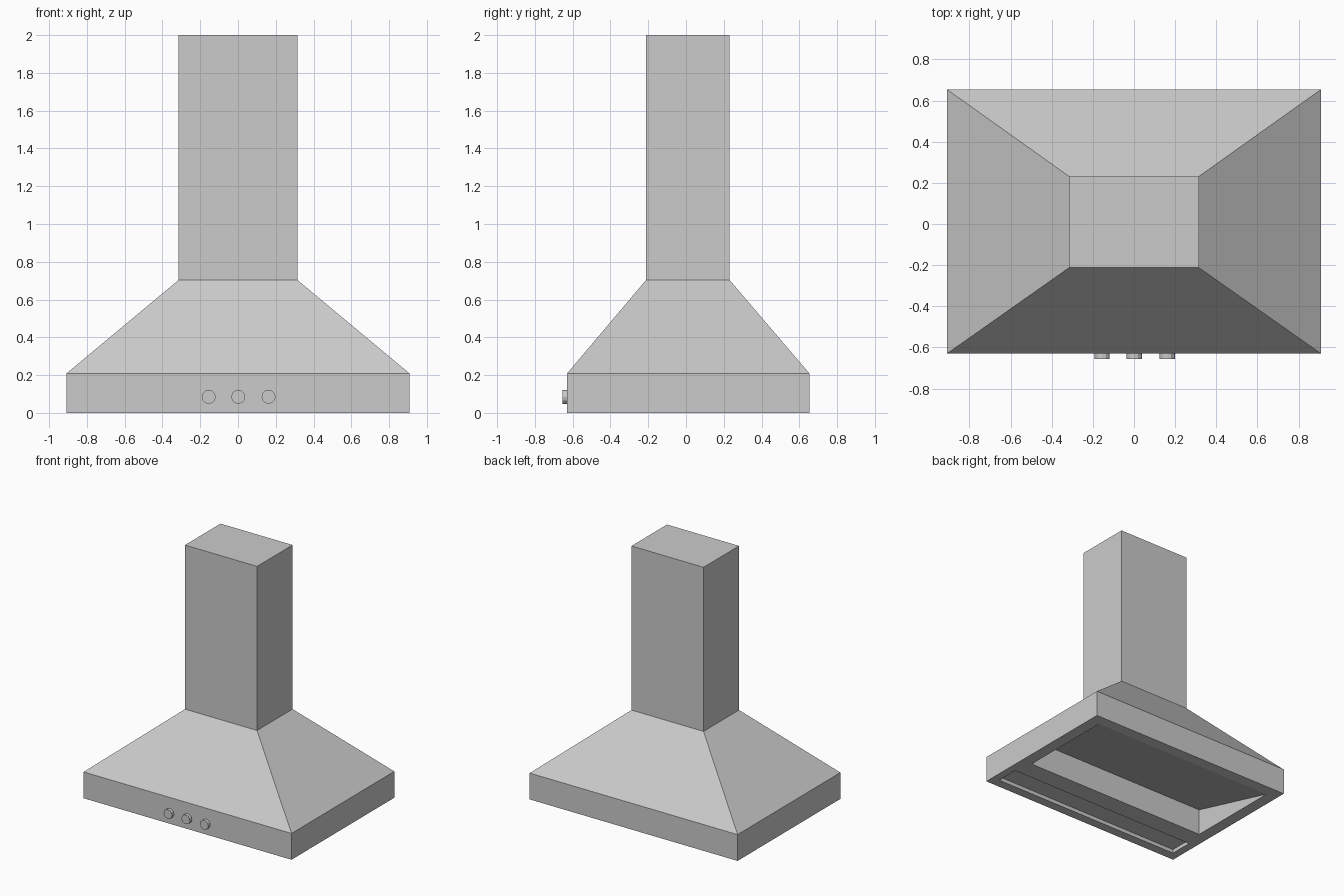
import bpy
import bmesh
from math import radians
from mathutils import Matrix

cube = bpy.data.objects.get("Cube")
if cube:
    bpy.data.objects.remove(cube, do_unlink=True)

# One brushed metal colour for every part
steel = bpy.data.materials.new("steel_grey")
steel.use_nodes = True
colour = (0.6, 0.6, 0.6, 1.0)
steel.diffuse_color = colour
steel.node_tree.nodes["Principled BSDF"].inputs["Base Color"].default_value = colour


def finish(bm, name):
    bmesh.ops.recalc_face_normals(bm, faces=bm.faces)
    mesh = bpy.data.meshes.new(name)
    bm.to_mesh(mesh)
    bm.free()
    mesh.materials.append(steel)
    obj = bpy.data.objects.new(name, mesh)
    bpy.context.collection.objects.link(obj)
    return obj


def loft(name, sections):
    """Closed solid through rectangles: half width, front, back, front height, back height."""
    bm = bmesh.new()
    rings = [[bm.verts.new(p) for p in ((-w, f, zf), (w, f, zf), (w, b, zb), (-w, b, zb))]
             for w, f, b, zf, zb in sections]
    bm.faces.new(rings[0])
    bm.faces.new(rings[-1])
    for low, high in zip(rings, rings[1:]):
        for i in range(4):
            j = (i + 1) % 4
            bm.faces.new((low[i], low[j], high[j], high[i]))
    return finish(bm, name)


# Rim band, sloping canopy and chimney as one shell
FRONT, BACK = -0.63, 0.654
hood = loft("hood_body", [
    (0.909, FRONT, BACK, 0, 0),
    (0.909, FRONT, BACK, 0.208, 0.208),
    (0.315, -0.212, 0.231, 0.703, 0.703),
    (0.315, -0.212, 0.231, 2, 2),
])

# Underside: intake recess with a ceiling that slopes down to the back, and a shallow light slot
recesses = {
    "intake_recess": (0.815, -0.215, 0.565, 0.21, 0.001),
    "light_slot": (0.845, -0.555, -0.37, 0.03, 0.03),
}
for name, (width, front, back, front_depth, back_depth) in recesses.items():
    cutter = loft(name + "_cutter", [(width, front, back, -0.1, -0.1),
                                     (width, front, back, front_depth, back_depth)])
    cutter.hide_render = True
    cut = hood.modifiers.new(name, 'BOOLEAN')
    cut.operation = 'DIFFERENCE'
    cut.solver = 'EXACT'
    cut.object = cutter
    bpy.context.view_layer.objects.active = hood
    bpy.ops.object.modifier_apply(modifier=name)
    bpy.data.objects.remove(cutter, do_unlink=True)

# Three control knobs on the front of the rim
for side, x in (("right", -0.155), ("middle", 0.001), ("left", 0.162)):
    bm = bmesh.new()
    bmesh.ops.create_cone(bm, cap_ends=True, segments=12, radius1=0.037, radius2=0.037, depth=0.035,
                          matrix=Matrix.Translation((x, FRONT - 0.0075, 0.085))
                          @ Matrix.Rotation(radians(90), 4, 'X'))
    finish(bm, side + "_knob")
